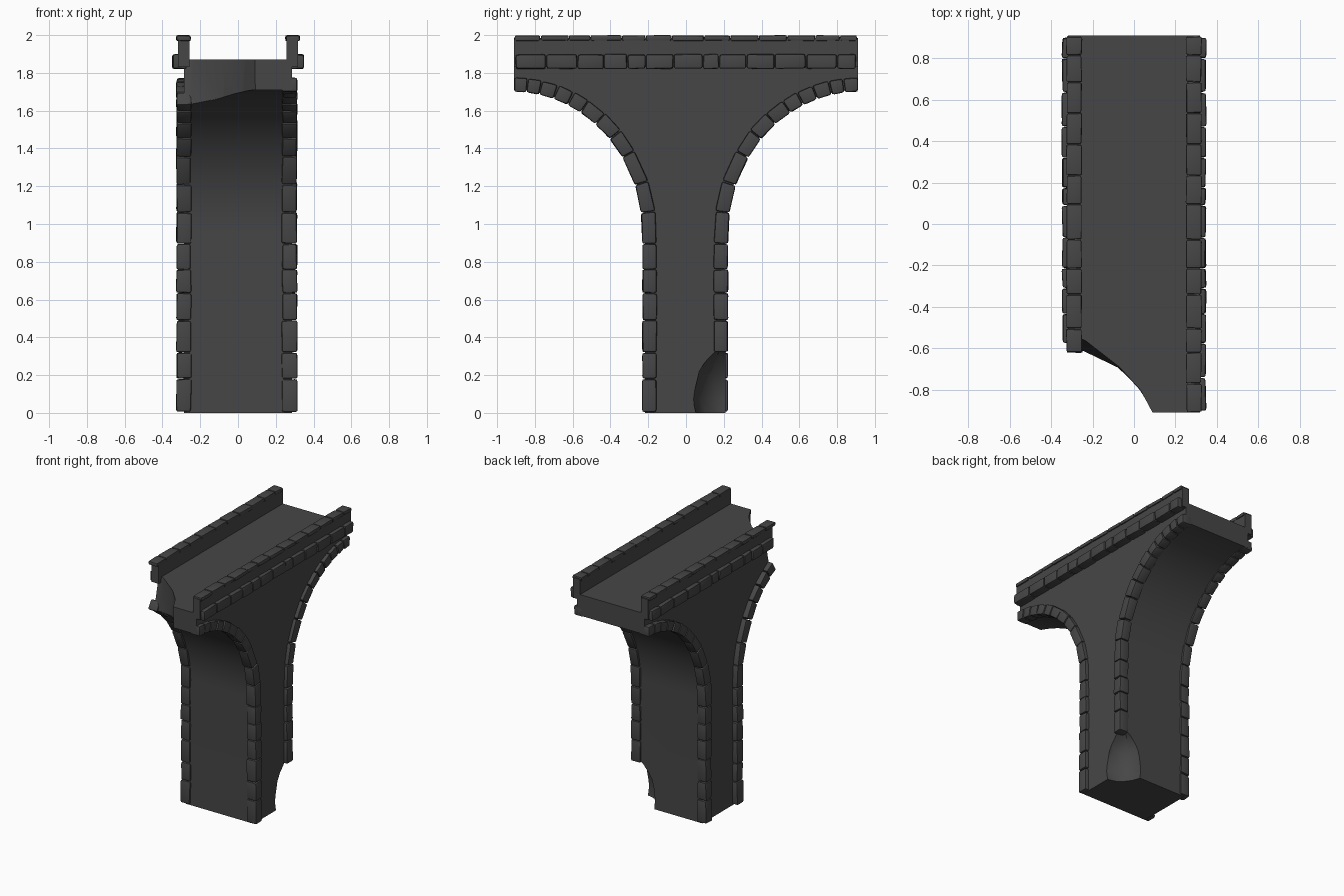
import bpy, bmesh, math, random
from mathutils import Vector

if "Cube" in bpy.data.objects:
    bpy.data.objects.remove(bpy.data.objects["Cube"])

random.seed(4)
stone_mat = bpy.data.materials.new("dark grey stone")
stone_mat.diffuse_color = (0.062, 0.062, 0.064, 1)
stone_mat.use_nodes = True
stone_mat.node_tree.nodes["Principled BSDF"].inputs["Base Color"].default_value = stone_mat.diffuse_color


def make_object(name, bm):
    bmesh.ops.recalc_face_normals(bm, faces=bm.faces)
    me = bpy.data.meshes.new(name)
    bm.to_mesh(me)
    bm.free()
    me.materials.append(stone_mat)
    ob = bpy.data.objects.new(name, me)
    bpy.context.collection.objects.link(ob)
    return ob


def smooth(ob, deg=35):
    bpy.ops.object.select_all(action='DESELECT')
    ob.select_set(True)
    bpy.context.view_layer.objects.active = ob
    bpy.ops.object.shade_smooth_by_angle(angle=math.radians(deg))


def loft(bm, a, b):
    """Closed solid between two matching outlines."""
    va = [bm.verts.new(p) for p in a]
    vb = [bm.verts.new(p) for p in b]
    bm.faces.new(va)
    bm.faces.new(vb[::-1])
    n = len(a)
    for i in range(n):
        bm.faces.new((va[i], vb[i], vb[(i + 1) % n], va[(i + 1) % n]))


def stone(bm, quad, x0, x1, bevel=0.013, wobble=0.004):
    """One worn block: yz quad extruded in x, bevelled and slightly irregular."""
    b = bmesh.new()
    r = lambda: random.uniform(-wobble, wobble)
    ends = [[Vector((x + r(), y + r() * 0.7, z + r() * 0.7)) for y, z in quad] for x in (x0, x1)]
    loft(b, *ends)
    bmesh.ops.bevel(b, geom=b.edges[:], offset=bevel, segments=2, profile=0.6, affect='EDGES')
    me = bpy.data.meshes.new("tmp")
    b.to_mesh(me)
    b.free()
    bm.from_mesh(me)
    bpy.data.meshes.remove(me)


SPRING, END, RISE = 0.95, 0.91, 0.75


def arch_path(half, rise, n):
    """Pier edge then quarter ellipse, for the +y side."""
    pts = [(half, 0.0)]
    for i in range(n + 1):
        t = math.pi / 2 * i / n
        pts.append((END - (END - half) * math.cos(t), SPRING + rise * math.sin(t)))
    return pts


def path_point(path, s):
    """Point and into-body normal at distance s along the path."""
    for (y0, z0), (y1, z1) in zip(path, path[1:]):
        d = math.hypot(y1 - y0, z1 - z0)
        if s <= d or (y1, z1) == path[-1]:
            f = min(s / d, 1)
            return (y0 + (y1 - y0) * f, z0 + (z1 - z0) * f), (-(z1 - z0) / d, (y1 - y0) / d)
        s -= d


# Pier and deck: one profile extruded across
right = arch_path(0.21, RISE + 0.01, 20)
left = [(-y * 1.0, z) for y, z in arch_path(0.218, RISE + 0.01, 20)]
outline = right + [(END, 1.87), (-END, 1.87)] + left[::-1]
bm = bmesh.new()
loft(bm, [(-0.285, y, z) for y, z in outline], [(0.285, y, z) for y, z in outline])
body = make_object("pier_and_deck", bm)

# Cutter: broken deck corner (front left)
plan_top = [(-0.5, -0.50), (-0.25, -0.55), (-0.07, -0.69), (0.03, -0.80), (0.09, -0.912), (0.1, -1.2), (-0.5, -1.2)]
plan_low = [(-0.5, -0.66), (-0.25, -0.625), (-0.08, -0.695), (0.025, -0.80), (0.095, -0.912), (0.1, -1.2), (-0.5, -1.2)]
bm = bmesh.new()
loft(bm, [(x, y, 1.9) for x, y in plan_top], [(x, y, 1.57) for x, y in plan_low])
deck_cut = make_object("deck_break_cutter", bm)

# Cutter: scooped pier foot (back right)
bm = bmesh.new()
bmesh.ops.create_icosphere(bm, subdivisions=2, radius=1)
for v in bm.verts:
    v.co = Vector((0.30 + v.co.x * 0.195, 0.235 + v.co.y * 0.2, 0.075 + v.co.z * 0.29))
foot_cut = make_object("foot_break_cutter", bm)

for cutter in (deck_cut, foot_cut):
    cutter.hide_render = True
    bpy.context.view_layer.objects.active = body
    m = body.modifiers.new("break", 'BOOLEAN')
    m.operation = 'DIFFERENCE'
    m.solver = 'EXACT'
    m.object = cutter
    bpy.ops.object.modifier_apply(modifier=m.name)
    bpy.data.objects.remove(cutter)
smooth(body, 25)

# Arch edge stones, following pier and arch on four edges
joints = [0.005, .18, .32, .49, .635, .76, .895, 1.06, 1.21, 1.37, 1.49, 1.60, 1.70, 1.78, 1.86, 1.94, 2.01, 2.09]
for side, x0, x1 in (("left", -0.325, -0.248), ("right", 0.233, 0.312)):
    for end, sy, half in (("front", -1, 0.23), ("back", 1, 0.222)):
        path = arch_path(half, RISE, 40)
        bm = bmesh.new()
        for a, b in zip(joints, joints[1:]):
            (pa, na), (pb, nb) = path_point(path, a + 0.002), path_point(path, b - 0.002)
            mid_y = sy * (pa[0] + pb[0]) / 2
            if side == "left" and mid_y < -0.62:
                continue            # lost with the broken deck
            if side == "right" and end == "back" and b < 0.33:
                continue            # lost with the broken foot
            d = 0.074
            quad = [pa, pb, (pb[0] + nb[0] * d, pb[1] + nb[1] * d), (pa[0] + na[0] * d, pa[1] + na[1] * d)]
            quad = [(sy * y, z) for y, z in quad]
            stone(bm, quad, x0, x1)
        smooth(make_object(f"{side}_{end}_arch_stones", bm))

# Parapets: wall, string course and coping on both sides
course = [-.905, -.74, -.575, -.435, -.31, -.215, -.065, .09, .175, .32, .47, .635, .80, .90]
coping = [-.91, -.77, -.62, -.505, -.34, -.215, -.075, .095, .235, .385, .535, .685, .815, .905]


def box_row(name, cuts, start, xs, z0, z1, bevel, wobble):
    bm = bmesh.new()
    for a, b in zip(cuts, cuts[1:]):
        if a < start - 0.001:
            continue
        quad = [(a + .002, z0), (b - .002, z0), (b - .002, z1), (a + .002, z1)]
        stone(bm, quad, *xs, bevel, wobble)
    smooth(make_object(name, bm))


for side, s, wall_start, course_start, cope_start in (("left", -1, -.59, -.575, -.62), ("right", 1, -.91, -1, -1)):
    bm = bmesh.new()
    ring = [(wall_start, 1.83), (END, 1.83), (END, 1.985), (wall_start, 1.985)]
    loft(bm, [(s * 0.258, y, z) for y, z in ring], [(s * 0.318, y, z) for y, z in ring])
    make_object(f"{side}_parapet_wall", bm)
    box_row(f"{side}_string_course", course, course_start, (s * 0.275, s * 0.347), 1.822, 1.898, 0.013, 0.004)
    box_row(f"{side}_coping", coping, cope_start, (s * 0.252, s * 0.326), 1.97, 1.998, 0.009, 0.003)
